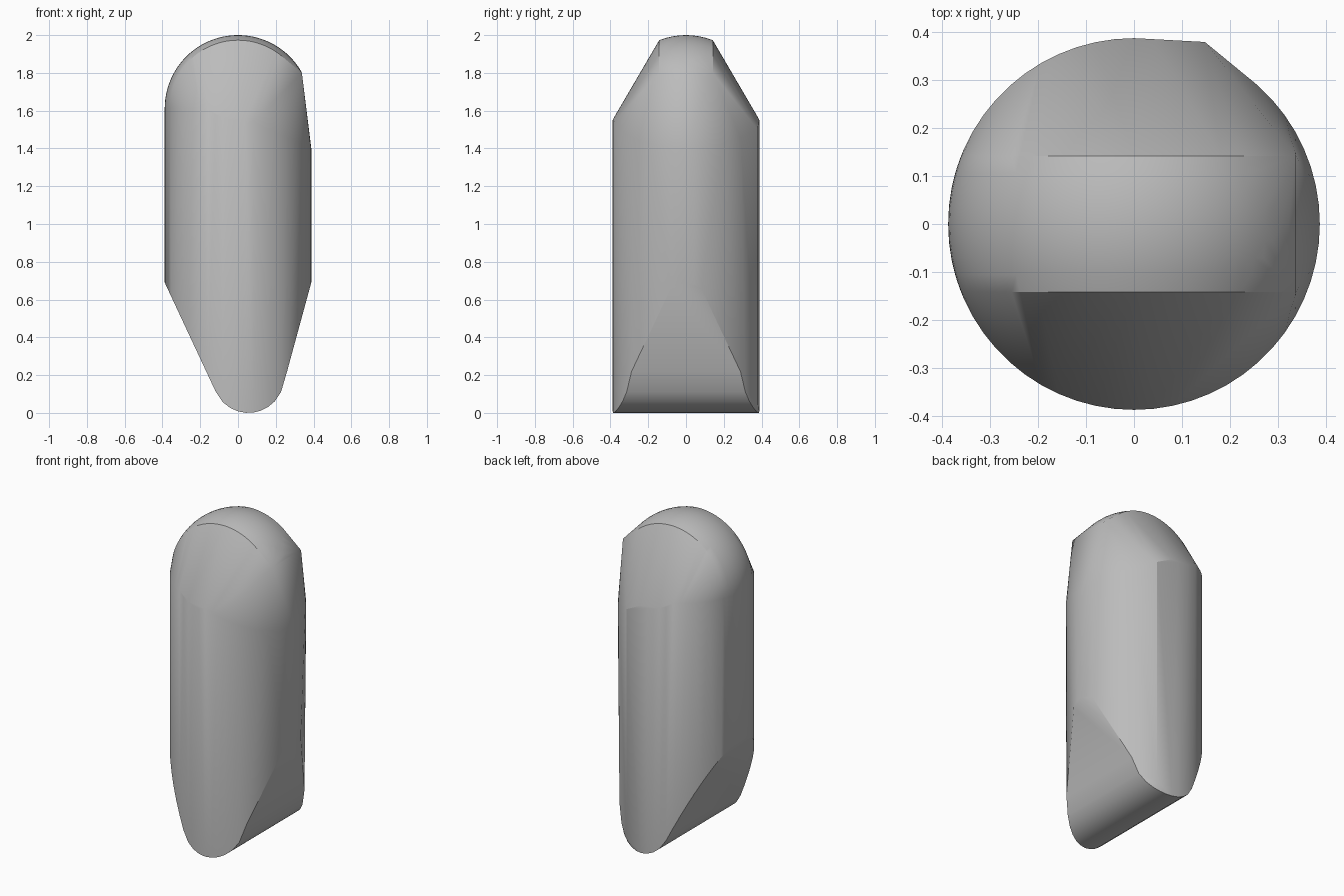
import bpy, bmesh
from math import sin, cos, sqrt, radians, pi

cube = bpy.data.objects.get("Cube")
if cube:
    bpy.data.objects.remove(cube)

R = 0.388            # shaft and dome radius
DOME_Z = 2 - R       # dome centre height
HALF = 0.142         # half width of the dome band
TIP_X, TIP_R = 0.055, 0.19


def lower_rim(x):
    """Underside: rounded keel between two slanted faces."""
    if x < -0.12:
        return 0.116 + (-0.12 - x) / 0.268 * 0.574
    if x > 0.24:
        return 0.147 + (x - 0.24) / 0.148 * 0.543
    return TIP_R - sqrt(max(0, TIP_R ** 2 - (x - TIP_X) ** 2))


def upper_rim(x, y):
    """Shoulder: sloped front and back, lower towards the left side."""
    if x > 0.06:
        return 1.55 - 0.15 * (x - 0.06) / (R - 0.06)
    return min(DOME_Z, 1.975 - (abs(y) - HALF) * 1.73) if abs(y) < 0.37 else 1.55 + (R - abs(y)) * 2


points = []

# Shaft rims
for i in range(60):
    a = radians(i * 6)
    x, y = R * cos(a), R * sin(a)
    points.append((x, y, upper_rim(x, y)))
    if x < 0.265 or abs(y) < 0.09:
        points.append((x, y, lower_rim(x)))

# Dome band, cut short on the left side
for j in range(-4, 5):
    y = HALF * j / 4
    r = sqrt(R * R - y * y)
    for k in range(49):
        a = pi * k / 48
        x, z = r * cos(a), DOME_Z + r * sin(a)
        if x < 0 or z >= 1.8:
            points.append((x, y, z))
for y in (-HALF, HALF):
    points.append((0.338, y, 1.8))

# Narrow ridge on the back
points += [(0.148, 0.38, 0.06), (0.148, 0.38, 1.5)]

# Skin the outline points into one solid body
bm = bmesh.new()
for p in points:
    bm.verts.new(p)
hull = bmesh.ops.convex_hull(bm, input=bm.verts)
loose = {g for g in hull["geom_interior"] + hull["geom_unused"]
         if isinstance(g, bmesh.types.BMVert)}
bmesh.ops.delete(bm, geom=list(loose), context="VERTS")
bmesh.ops.dissolve_limit(bm, angle_limit=radians(0.5), verts=bm.verts, edges=bm.edges)
bmesh.ops.recalc_face_normals(bm, faces=bm.faces)
mesh = bpy.data.meshes.new("body")
bm.to_mesh(mesh)
bm.free()

body = bpy.data.objects.new("body", mesh)
bpy.context.collection.objects.link(body)

grey = bpy.data.materials.new("plain grey")
grey.use_nodes = True
colour = (0.5, 0.5, 0.5, 1)
grey.diffuse_color = colour
grey.node_tree.nodes["Principled BSDF"].inputs["Base Color"].default_value = colour
mesh.materials.append(grey)

bpy.ops.object.select_all(action="DESELECT")
body.select_set(True)
bpy.context.view_layer.objects.active = body
bpy.ops.object.shade_smooth_by_angle(angle=radians(30))
